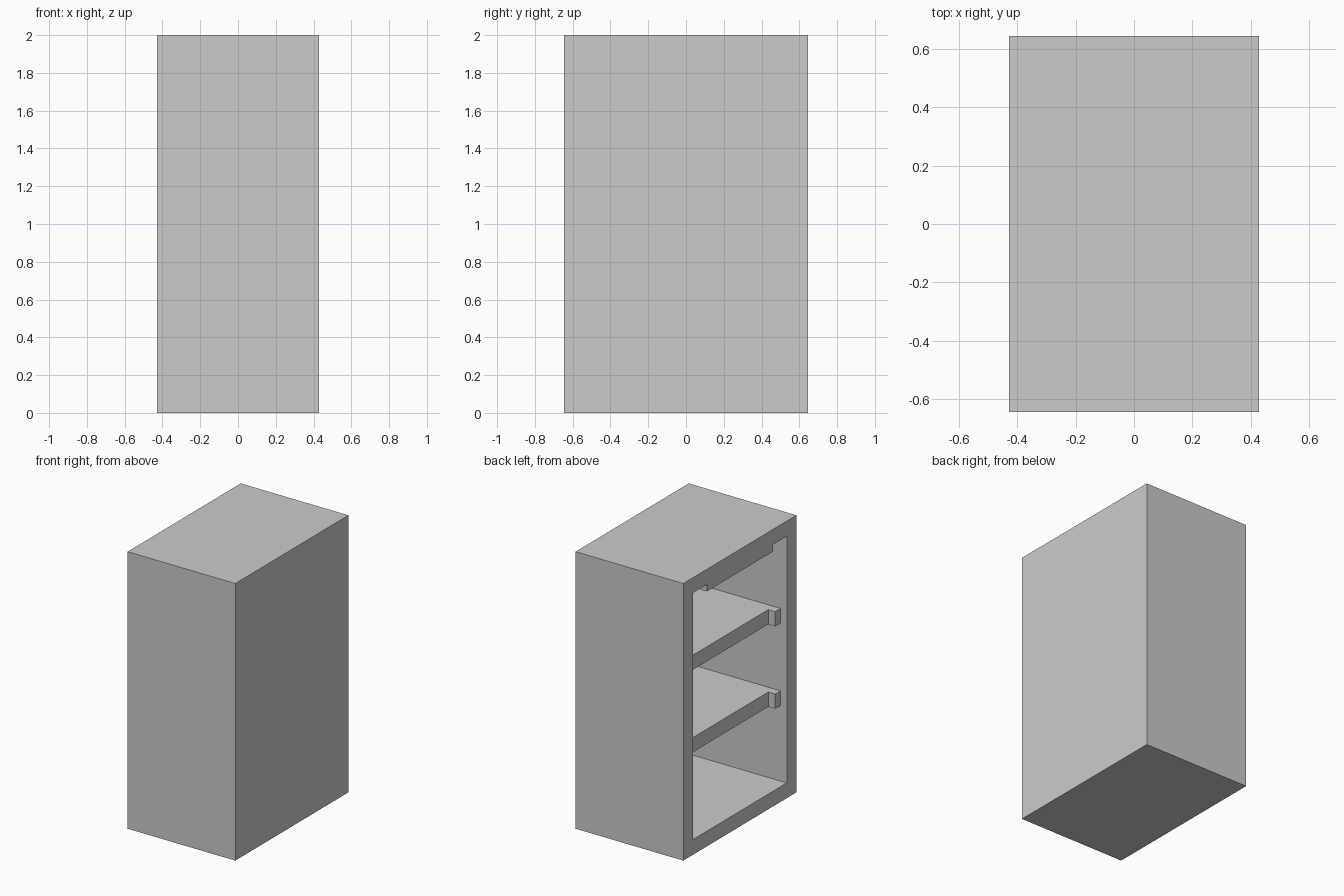
import bpy, bmesh

if "Cube" in bpy.data.objects:
    bpy.data.objects.remove(bpy.data.objects["Cube"])

W, D, H = 0.86, 1.29, 2.0      # size in x, y, z
T = 0.11                       # wall thickness
FRONT, BACK = -W / 2, W / 2 - T
SIDE = D / 2 - T               # inner half width


def make_object(name, bm):
    bmesh.ops.recalc_face_normals(bm, faces=bm.faces)
    mesh = bpy.data.meshes.new(name)
    bm.to_mesh(mesh)
    bm.free()
    obj = bpy.data.objects.new(name, mesh)
    bpy.context.collection.objects.link(obj)
    return obj


def box(bm, lo, hi):
    verts = bmesh.ops.create_cube(bm, size=1)["verts"]
    for v in verts:
        for i in range(3):
            v.co[i] = lo[i] if v.co[i] < 0 else hi[i]


# Carcass: solid block, open side inset and pushed inwards
bm = bmesh.new()
box(bm, (-W / 2, -D / 2, 0), (W / 2, D / 2, H))
bm.normal_update()
opening = min(bm.faces, key=lambda f: f.calc_center_median().x)
bmesh.ops.inset_region(bm, faces=[opening], thickness=T, use_even_offset=True)
cavity = bmesh.ops.extrude_face_region(bm, geom=[opening])["geom"]
bmesh.ops.translate(bm, vec=(W - T, 0, 0),
                    verts=[g for g in cavity if isinstance(g, bmesh.types.BMVert)])
if opening.is_valid:
    bm.faces.remove(opening)
carcass = make_object("carcass", bm)

# Lip hanging below the top of the opening, merged flush with the carcass
bm = bmesh.new()
box(bm, (FRONT, -0.377, H - 0.16), (FRONT + 0.055, 0.377, H - 0.05))
lip = make_object("top_lip_helper", bm)
lip.hide_render = True
lip.hide_set(True)
union = carcass.modifiers.new("lip", "BOOLEAN")
union.operation = "UNION"
union.solver = "EXACT"
union.object = lip

# Shelves: U-shaped outline with a short ear at each front end
ear_x, shelf_x, ear_y = FRONT + 0.05, FRONT + 0.105, SIDE - 0.06
half = [(BACK, SIDE), (ear_x, SIDE), (ear_x, ear_y), (shelf_x, ear_y)]
outline = half + [(x, -y) for x, y in reversed(half)]
for name, z in (("lower_shelf", 0.655), ("upper_shelf", 1.25)):
    bm = bmesh.new()
    face = bm.faces.new([bm.verts.new((x, y, z)) for x, y in outline])
    top = bmesh.ops.extrude_face_region(bm, geom=[face])["geom"]
    bmesh.ops.translate(bm, vec=(0, 0, 0.106),
                        verts=[g for g in top if isinstance(g, bmesh.types.BMVert)])
    make_object(name, bm)
